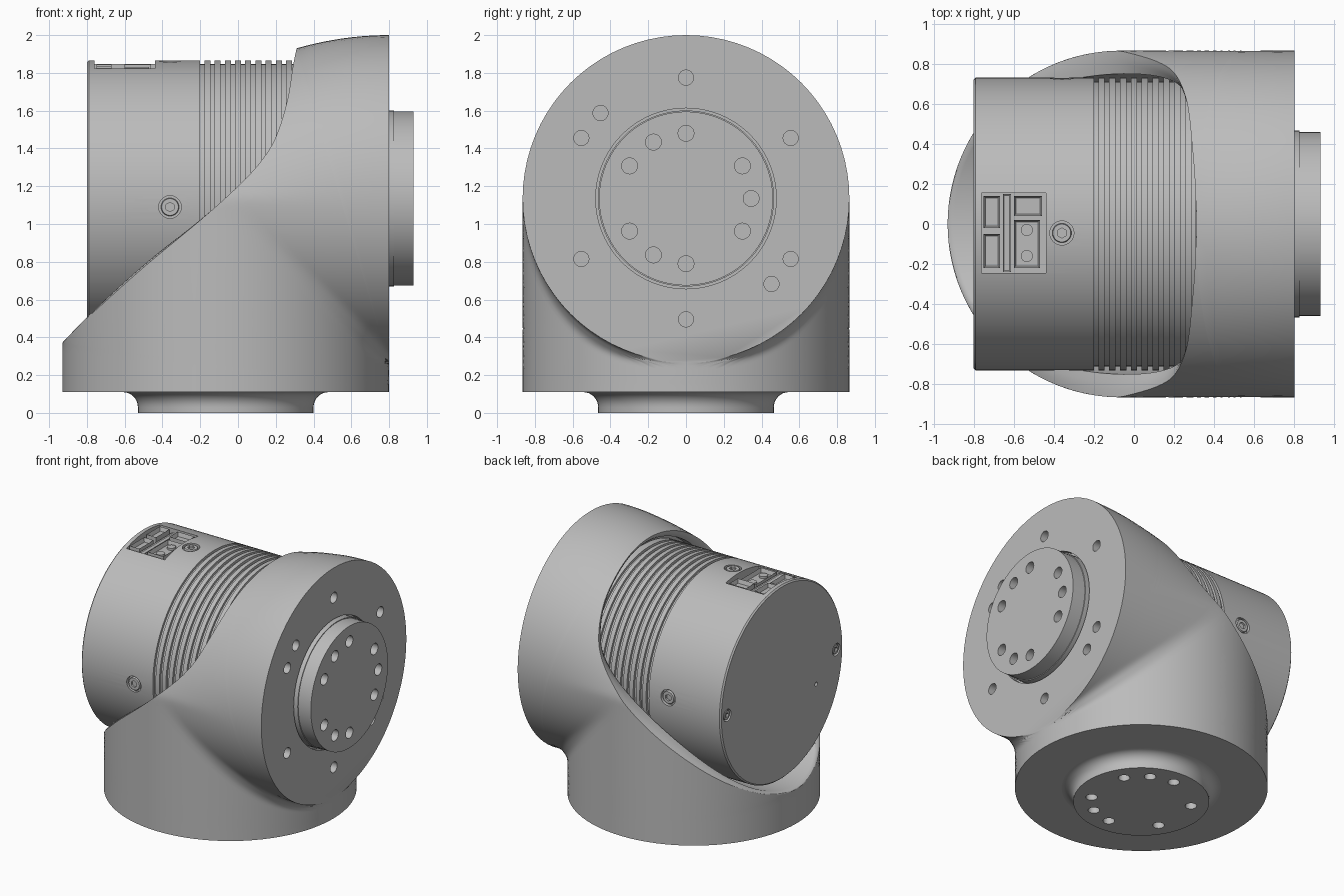
import bpy, bmesh
from math import sin, cos, pi, sqrt, atan2, radians
from mathutils import Matrix, Vector

old = bpy.data.objects.get("Cube")
if old:
    bpy.data.objects.remove(old, do_unlink=True)

R = 0.865               # housing radius
CX, CZ = -0.065, 1.135  # vertical axis x, horizontal axis z
XE, ZE = 0.8, 0.11      # end planes of the elbow
BORE = 0.75             # pocket around the motor
MOTOR = 0.73


def material(name, value):
    mat = bpy.data.materials.new(name)
    mat.use_nodes = True
    color = (value, value, value, 1)
    mat.diffuse_color = color
    mat.node_tree.nodes["Principled BSDF"].inputs["Base Color"].default_value = color
    return mat


GREY = material("machined grey", 0.5)


def make(name, bm):
    bmesh.ops.recalc_face_normals(bm, faces=bm.faces)
    mesh = bpy.data.meshes.new(name)
    bm.to_mesh(mesh)
    bm.free()
    mesh.materials.append(GREY)
    obj = bpy.data.objects.new(name, mesh)
    bpy.context.collection.objects.link(obj)
    return obj


def smooth(obj):
    bpy.ops.object.select_all(action='DESELECT')
    obj.select_set(True)
    bpy.context.view_layer.objects.active = obj
    bpy.ops.object.shade_smooth_by_angle(angle=radians(30))


def lathe(name, profile, matrix, n=96):
    """Revolve (radius, height) pairs around local z and cap both ends."""
    bm = bmesh.new()
    rings = [[bm.verts.new((r * cos(2 * pi * i / n), r * sin(2 * pi * i / n), h))
              for i in range(n)] for r, h in profile]
    for a, b in zip(rings, rings[1:]):
        for i in range(n):
            j = (i + 1) % n
            bm.faces.new((a[i], a[j], b[j], b[i]))
    bm.faces.new(rings[0])
    bm.faces.new(rings[-1])
    bm.transform(matrix)
    return make(name, bm)


def along_x(x, y, z):
    return Matrix.Translation((x, y, z)) @ Matrix.Rotation(pi / 2, 4, 'Y')


def peg(bm, matrix, radius, depth, sides=24):
    bmesh.ops.create_cone(bm, cap_ends=True, segments=sides, radius1=radius,
                          radius2=radius, depth=depth, matrix=matrix)


def cut(obj, bm):
    """Subtract the pegs and boxes in bm from obj."""
    cutter = make("cutter", bm)
    cutter.hide_render = True
    mod = obj.modifiers.new("cut", 'BOOLEAN')
    mod.operation, mod.solver, mod.object = 'DIFFERENCE', 'EXACT', cutter
    bpy.context.view_layer.objects.active = obj
    bpy.ops.object.modifier_apply(modifier=mod.name)
    bpy.data.objects.remove(cutter, do_unlink=True)


# ---- elbow housing: two crossing cylinders blended at their crease ----
def crown(x, z):
    return R - 0.07 * ((XE - x) / 0.49) ** 2 * min(1, max(0, (z - CZ) / 0.79))


def half_width(x, z):
    a = sqrt(max(0, R * R - (x - CX) ** 2))
    s = crown(x, z) ** 2 - (z - CZ) ** 2
    b = sqrt(s) if s > 0 else -sqrt(-s)
    if x < CX:
        return a
    if z > CZ:
        return max(0, b)
    top = max(a, b)
    k = 0.4 * (R - top) + 1e-6
    return top + max(0, k - abs(a - b)) ** 2 / (4 * k)


def spline(points, count):
    """Catmull-Rom samples, denser toward both ends."""
    pts = [Vector(p) for p in points]
    pts = [2 * pts[0] - pts[1]] + pts + [2 * pts[-1] - pts[-2]]
    out = []
    for i in range(count + 1):
        u = (1 - cos(pi * i / count)) / 2 * (len(points) - 1)
        k = min(int(u), len(points) - 2)
        t = u - k
        p, q, r, s = pts[k:k + 4]
        out.append(0.5 * (2 * q + (r - p) * t + (2 * p - 5 * q + 4 * r - s) * t * t
                          + (3 * q - p - 3 * r + s) * t ** 3))
    return out


rim = spline([(CX - R, 0.37), (-0.8, 0.5), (-0.5, 0.77), (-0.2, 1.02), (0.0, 1.2),
              (0.12, 1.33), (0.2, 1.46), (0.26, 1.65), (0.29, 1.83), (0.31, 1.93)], 72)
rim[-1].y = CZ + crown(rim[-1].x, 2)
left_edge = [Vector((CX - R, ZE + 0.26 * i / 5)) for i in range(5)]
top_edge = []
for i in range(1, 11):
    x = rim[-1].x + (XE - rim[-1].x) * i / 10
    top_edge.append(Vector((x, CZ + crown(x, 2))))
outer = left_edge + rim + top_edge
first, last = len(left_edge), len(left_edge) + len(rim) - 1

bm = bmesh.new()
COLS = 40
grid = []
for i, o in enumerate(outer):
    inner = Vector((XE, ZE + (CZ - R - ZE) * i / (len(outer) - 1)))
    row = []
    for j in range(COLS + 1):
        p = o.lerp(inner, (1 - cos(pi * j / COLS)) / 2)
        closed = j == COLS or (j == 0 and not first < i < last)
        row.append(bm.verts.new((p.x, 0 if closed else -half_width(p.x, p.y), p.y)))
    grid.append(row)
# rounded lip running into the bore
lips = []
for i in range(first, last + 1):
    edge = grid[i][0]
    x, y, z = edge.co
    ang, rad = atan2(-y, z - CZ), sqrt(y * y + (z - CZ) ** 2)
    row = [edge]
    for f in (0.3, 0.65, 1, 2):
        r = rad + (BORE - rad) * min(f, 1)
        xx = 0.37 if f == 2 else x + 0.03 * f * f
        row.append(bm.verts.new((xx, -r * sin(ang), CZ + r * cos(ang))))
    lips.append(row)
for rows in (grid, lips):
    for a, b in zip(rows, rows[1:]):
        for j in range(len(a) - 1):
            bm.faces.new((a[j], a[j + 1], b[j + 1], b[j]))
# mirror the half, weld, close the flat ends
twin = bmesh.ops.duplicate(bm, geom=bm.verts[:] + bm.edges[:] + bm.faces[:])["geom"]
bmesh.ops.scale(bm, vec=(1, -1, 1), verts=[g for g in twin if isinstance(g, bmesh.types.BMVert)])
bmesh.ops.remove_doubles(bm, verts=bm.verts, dist=1e-4)
bmesh.ops.holes_fill(bm, edges=[e for e in bm.edges if e.is_boundary], sides=0)
housing = make("elbow_housing", bm)

# mounting holes and flange recess in the side face
bm = bmesh.new()
for deg in (30, 90, 135, 150, 210, 270, 315, 330):
    a = radians(deg)
    peg(bm, along_x(XE, 0.64 * cos(a), CZ + 0.64 * sin(a)), 0.04, 0.2)
peg(bm, along_x(XE, 0, CZ), 0.478, 0.08, 96)
cut(housing, bm)
smooth(housing)

# ---- output flanges ----
side = lathe("side_flange", [(0.466, -0.06), (0.466, 0.025), (0.46, 0.025), (0.46, 0.13)],
             along_x(XE, 0, CZ))
bm = bmesh.new()
for deg in (0, 30, 90, 120, 150, 210, 240, 270, 330):
    a = radians(deg)
    peg(bm, along_x(XE + 0.13, 0.345 * cos(a), CZ + 0.345 * sin(a)), 0.042, 0.2)
cut(side, bm)
smooth(side)

fillet = [(0.465 + 0.08 * (1 - cos(t)), 0.03 + 0.08 * sin(t))
          for t in [pi / 2 * i / 8 for i in range(9)]]
base = lathe("base_flange", [(0.465, 0)] + fillet + [(0.545, 0.13)],
             Matrix.Translation((CX, 0, 0)))
bm = bmesh.new()
for deg in (30, 60, 90, 150, 210, 270, 300, 330):
    a = radians(deg)
    peg(bm, Matrix.Translation((CX + 0.345 * cos(a), 0.345 * sin(a), 0)), 0.04, 0.16)
cut(base, bm)
smooth(base)

# ---- motor with cooling grooves ----
profile = [(MOTOR - 0.01, -0.8), (MOTOR, -0.79)]
for i in range(10):
    x = -0.2 + 0.054 * i
    profile += [(MOTOR, x), (MOTOR - 0.018, x), (MOTOR - 0.018, x + 0.022), (MOTOR, x + 0.022)]
profile.append((MOTOR, 0.36))
motor = lathe("motor", profile, along_x(0, 0, CZ), 128)

# four radial screw seats, two end screw seats, connector pocket
seats = []
for q in range(4):
    turn = Matrix.Translation((0, 0, CZ)) @ Matrix.Rotation(q * pi / 2, 4, 'X')
    seats.append((turn @ Matrix.Translation((-0.36, -0.045, MOTOR)), 0.06))
seats += [(along_x(-0.8, y, CZ) @ Matrix.Rotation(pi, 4, 'X'), 0.045) for y in (-0.65, 0.65)]
bm = bmesh.new()
for m, r in seats:
    peg(bm, m, r, 0.05, 32)
peg(bm, along_x(-0.8, -0.41, CZ - 0.17), 0.015, 0.06, 16)
bmesh.ops.create_cube(bm, matrix=Matrix.Translation((-0.6, -0.045, 1.88))
                      @ Matrix.Diagonal((0.32, 0.4, 0.2, 1)))
cut(motor, bm)
smooth(motor)

# socket screws sunk in the seats
for i, (m, r) in enumerate(seats):
    head = lathe(f"socket_screw_{i + 1}", [(r * 0.8, -0.03), (r * 0.8, -0.01), (r * 0.74, -0.004)], m, 32)
    bm = bmesh.new()
    peg(bm, m, r * 0.42, 0.036, 6)
    cut(head, bm)
    smooth(head)


# ---- connectors in the pocket ----
def socket(name, x0, x1, y0, y1, top, wall=0.014, depth=0.03):
    """Open-topped box."""
    bm = bmesh.new()
    size = Matrix.Diagonal((x1 - x0, y1 - y0, top - 1.77, 1))
    bmesh.ops.create_cube(bm, matrix=Matrix.Translation(
        ((x0 + x1) / 2, (y0 + y1) / 2, (top + 1.77) / 2)) @ size)
    lid = max(bm.faces, key=lambda f: f.calc_center_median().z)
    bmesh.ops.inset_region(bm, faces=[lid], thickness=wall)
    bmesh.ops.translate(bm, vec=(0, 0, -depth), verts=lid.verts)
    return make(name, bm)


socket("signal_port_a", -0.75, -0.67, -0.02, 0.14, 1.845)
socket("signal_port_b", -0.75, -0.67, -0.22, -0.05, 1.835)
socket("small_port", -0.6, -0.46, 0.04, 0.14, 1.845)
socket("power_port", -0.6, -0.47, -0.22, 0.02, 1.83)
socket("divider", -0.655, -0.615, -0.24, 0.15, 1.82, 0.01, 0.005)
for i, y in enumerate((-0.16, -0.03)):
    pin = lathe(f"power_pin_{i + 1}", [(0.03, 1.77), (0.03, 1.815)], Matrix.Translation((-0.535, y, 0)), 20)
    smooth(pin)
